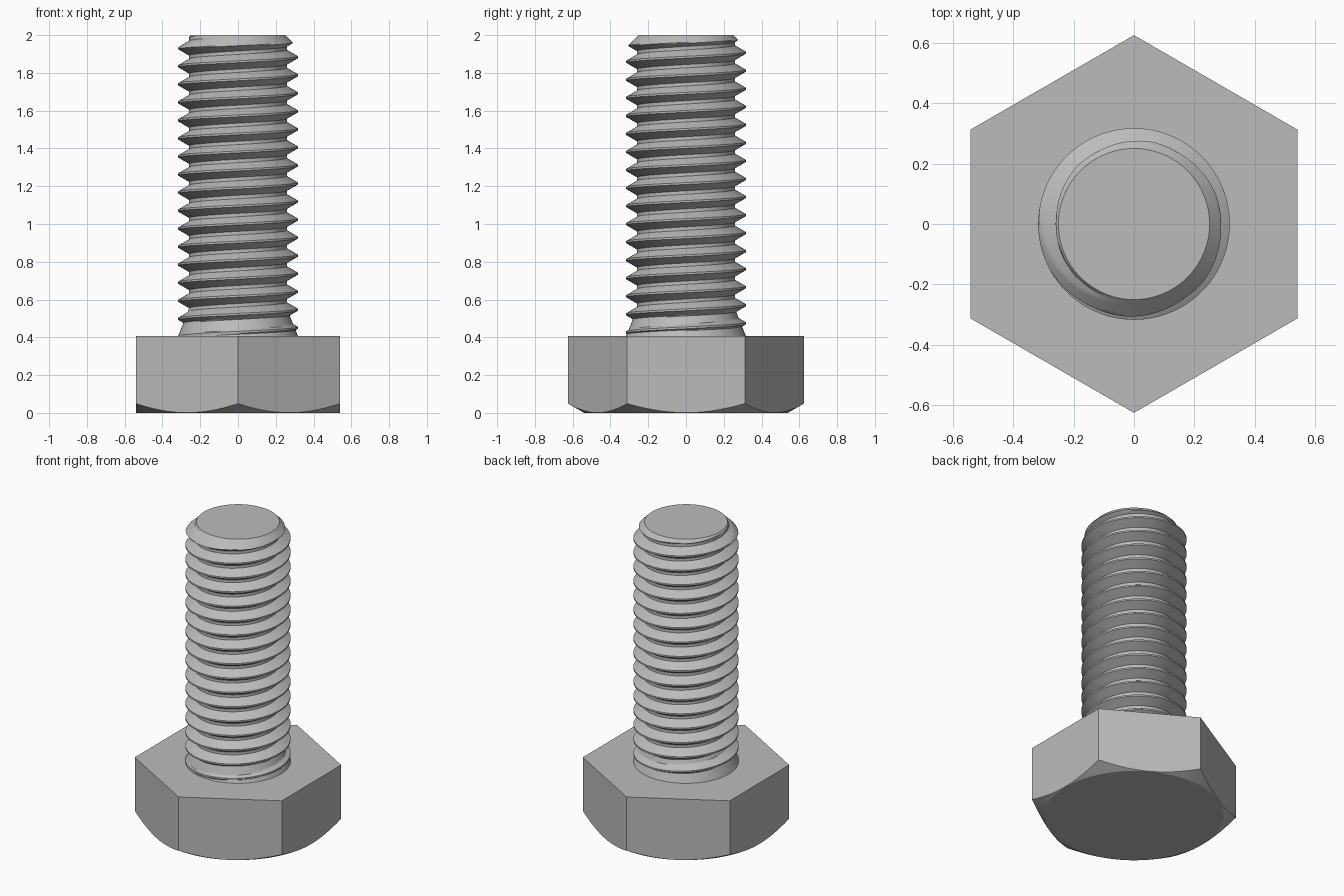
import bpy, bmesh, math

cube = bpy.data.objects.get("Cube")
if cube:
    bpy.data.objects.remove(cube)

HEAD_TOP, TIP = 0.407, 2.0
FLAT_R = 0.541                      # centre to hexagon flat
MAJOR, MINOR, TIP_R = 0.317, 0.259, 0.25
PITCH, CREST_Z = 0.0955, 1.883      # CREST_Z: crest height at angle 0
CREST, ROOT = 0.010, 0.018          # widths of the flat crest and root

steel = bpy.data.materials.new("steel grey")
steel.use_nodes = True
colour = (0.5, 0.5, 0.5, 1)
steel.diffuse_color = colour
steel.node_tree.nodes["Principled BSDF"].inputs["Base Color"].default_value = colour


def make_object(name, bm):
    bmesh.ops.recalc_face_normals(bm, faces=bm.faces)
    mesh = bpy.data.meshes.new(name)
    bm.to_mesh(mesh)
    bm.free()
    obj = bpy.data.objects.new(name, mesh)
    bpy.context.collection.objects.link(obj)
    mesh.materials.append(steel)
    bpy.ops.object.select_all(action='DESELECT')
    obj.select_set(True)
    bpy.context.view_layer.objects.active = obj
    bpy.ops.object.shade_smooth_by_angle(angle=math.radians(22))
    return obj


def bridge(bm, a, b):
    for i in range(len(a)):
        j = (i + 1) % len(a)
        bm.faces.new((a[i], a[j], b[j], b[i]))


# Hexagonal head: the conical chamfer cuts a curved edge into each flat
def build_head(per_side=16, chamfer_r=0.539):
    bm = bmesh.new()
    base, edge, top = [], [], []
    for i in range(6 * per_side):
        off = -math.pi / 6 + (i % per_side) / per_side * math.pi / 3
        ang = off + (i // per_side) * math.pi / 3
        r = FLAT_R / math.cos(off)
        c, s = math.cos(ang), math.sin(ang)
        base.append(bm.verts.new((chamfer_r * c, chamfer_r * s, 0)))
        edge.append(bm.verts.new((r * c, r * s, (r - chamfer_r) * math.tan(math.pi / 6))))
        top.append(bm.verts.new((r * c, r * s, HEAD_TOP)))
    bridge(bm, base, edge)
    bridge(bm, edge, top)
    bm.faces.new(base)
    bm.faces.new(top)
    return make_object("hex_head", bm)


# Threaded shank: helical rows, limited by the tip chamfer and the run-out cone
def build_shank(columns=96, flank_steps=6):
    flank = (PITCH - CREST - ROOT) / 2
    profile = [(-CREST / 2, MAJOR)]
    for k in range(flank_steps + 1):
        t = k / flank_steps
        profile.append((CREST / 2 + flank * t, MAJOR + (MINOR - MAJOR) * t))
    for k in range(flank_steps):
        t = k / flank_steps
        profile.append((CREST / 2 + flank + ROOT + flank * t, MINOR + (MAJOR - MINOR) * t))

    turns = math.ceil((TIP - HEAD_TOP) / PITCH) + 4
    first = CREST_Z - (turns - 2) * PITCH
    bm = bmesh.new()
    grid = []
    for c in range(columns + 1):
        ang = 2 * math.pi * c / columns
        col = []
        for k in range(turns + 1):
            for dz, r in profile:
                z = first + (k + c / columns) * PITCH + dz
                z = min(max(z, HEAD_TOP), TIP)
                r = max(r, MAJOR - 0.4 * (z - HEAD_TOP))
                r = min(r, TIP_R + TIP - z)
                if z == TIP:
                    r = TIP_R
                col.append(bm.verts.new((r * math.cos(ang), r * math.sin(ang), z)))
        grid.append(col)
    for a, b in zip(grid, grid[1:]):
        for i in range(len(a) - 1):
            quad = (a[i], b[i], b[i + 1], a[i + 1])
            heights = [v.co.z for v in quad]
            if max(heights) > min(heights):
                bm.faces.new(quad)
    bmesh.ops.remove_doubles(bm, verts=bm.verts, dist=1e-5)
    loose = [v for v in bm.verts if not v.link_faces]
    bmesh.ops.delete(bm, geom=loose, context='VERTS')
    # Flat end of the shank
    rim = [e for e in bm.edges if e.is_boundary
           and all(v.co.z > TIP - 1e-4 for v in e.verts)]
    bmesh.ops.holes_fill(bm, edges=rim, sides=0)
    return make_object("threaded_shank", bm)


build_head()
build_shank()
